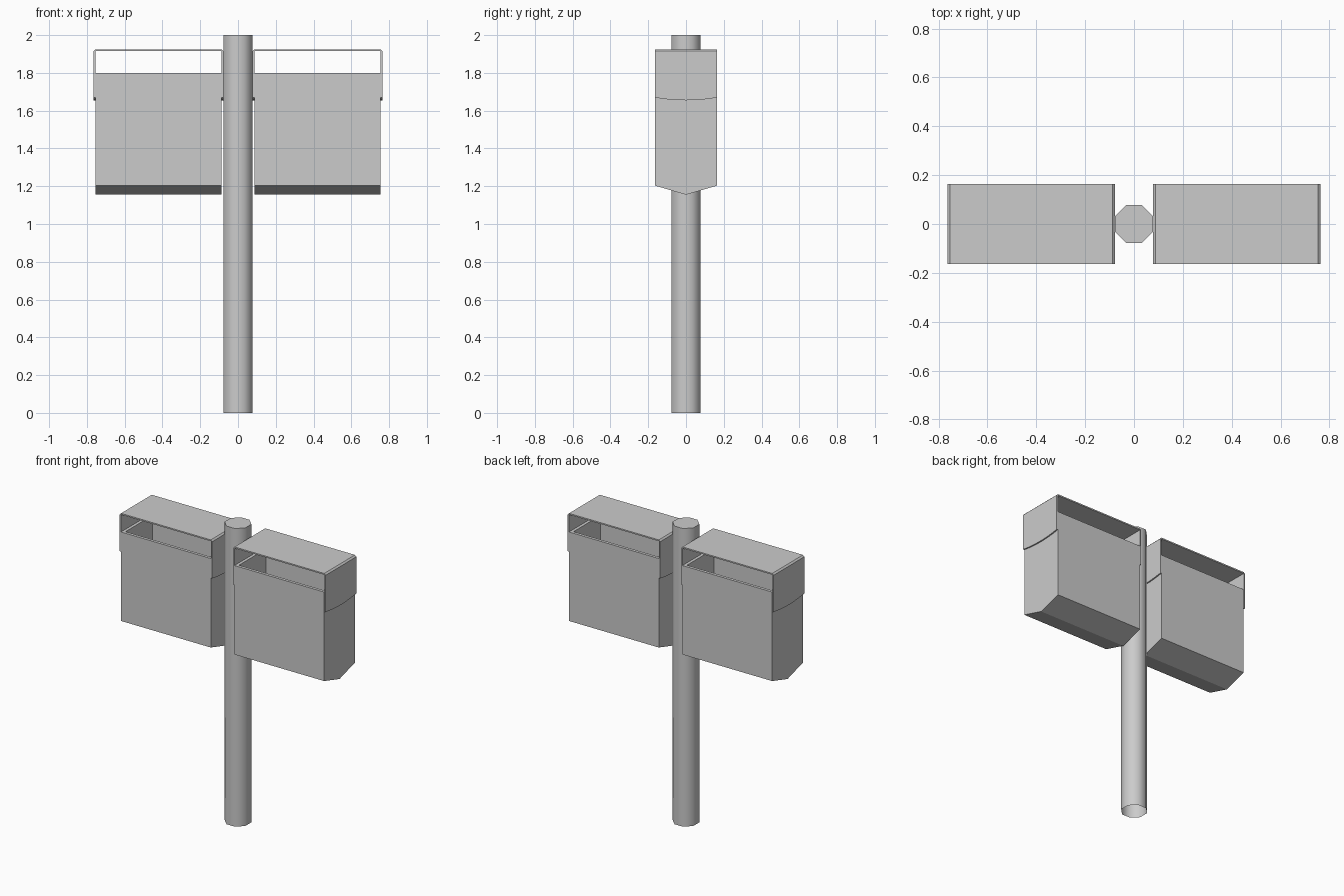
import bpy, bmesh, math

if "Cube" in bpy.data.objects:
    bpy.data.objects.remove(bpy.data.objects["Cube"])

CX = 0.421      # bin centre distance from the pole axis
HALF_Y = 0.163  # half depth of bins and covers


def finish(name, bm):
    bmesh.ops.recalc_face_normals(bm, faces=bm.faces[:])
    me = bpy.data.meshes.new(name)
    bm.to_mesh(me)
    bm.free()
    ob = bpy.data.objects.new(name, me)
    bpy.context.collection.objects.link(ob)
    return ob


def skin(bm, rings):
    """Join equal-length closed rings with quads and cap both ends."""
    vs = [[bm.verts.new(p) for p in r] for r in rings]
    n = len(vs[0])
    for a, b in zip(vs, vs[1:]):
        for i in range(n):
            j = (i + 1) % n
            bm.faces.new((a[i], a[j], b[j], b[i]))
    bm.faces.new(vs[0])
    bm.faces.new(vs[-1])


# Octagonal pole, capped on top and open underneath
bm = bmesh.new()
R = 0.077 / math.cos(math.pi / 8)
skin(bm, [[(R * math.cos(math.pi / 8 + k * math.pi / 4),
            R * math.sin(math.pi / 8 + k * math.pi / 4), z) for k in range(8)]
          for z in (0, 2)])
bmesh.ops.recalc_face_normals(bm, faces=bm.faces[:])
bottom = [f for f in bm.faces if f.calc_center_median().z < 0.01]
bmesh.ops.delete(bm, geom=bottom, context='FACES_ONLY')
for f in bm.faces:
    f.smooth = abs(f.normal.z) < 0.5
for e in bm.edges:
    if abs(e.verts[0].co.z - e.verts[1].co.z) < 0.01:
        e.smooth = False
finish("pole", bm)


def make_bin(name, cx):
    # Hollow box with a V-shaped underside
    bm = bmesh.new()
    side = [(-HALF_Y, 1.8), (-HALF_Y, 1.203), (0, 1.155), (HALF_Y, 1.203), (HALF_Y, 1.8)]
    skin(bm, [[(cx + dx, y, z) for y, z in side] for dx in (-0.333, 0.333)])
    bmesh.ops.recalc_face_normals(bm, faces=bm.faces[:])
    top = max(bm.faces, key=lambda f: f.calc_center_median().z)
    bmesh.ops.inset_region(bm, faces=[top], thickness=0.028)
    ext = bmesh.ops.extrude_discrete_faces(bm, faces=[top])["faces"]
    bmesh.ops.translate(bm, verts=ext[0].verts[:], vec=(0, 0, -0.59))
    return finish(name, bm)


def make_cover(name, cx):
    # Thin bent strip: two side flaps with bowed lower edges and a flat roof
    bm = bmesh.new()
    o, i = 0.343, 0.334
    rings = []
    for k in range(7):
        t = -1 + k / 3
        low = 1.655 + 0.014 * t * t
        prof = [(-o, low), (-o, 1.915), (-o + 0.01, 1.925), (o - 0.01, 1.925),
                (o, 1.915), (o, low), (i, low), (i, 1.916), (-i, 1.916), (-i, low)]
        rings.append([(cx + x, t * HALF_Y, z) for x, z in prof])
    skin(bm, rings)
    return finish(name, bm)


for label, s in (("left", -1), ("right", 1)):
    make_bin(label + "_bin", s * CX)
    make_cover(label + "_bin_cover", s * CX)
